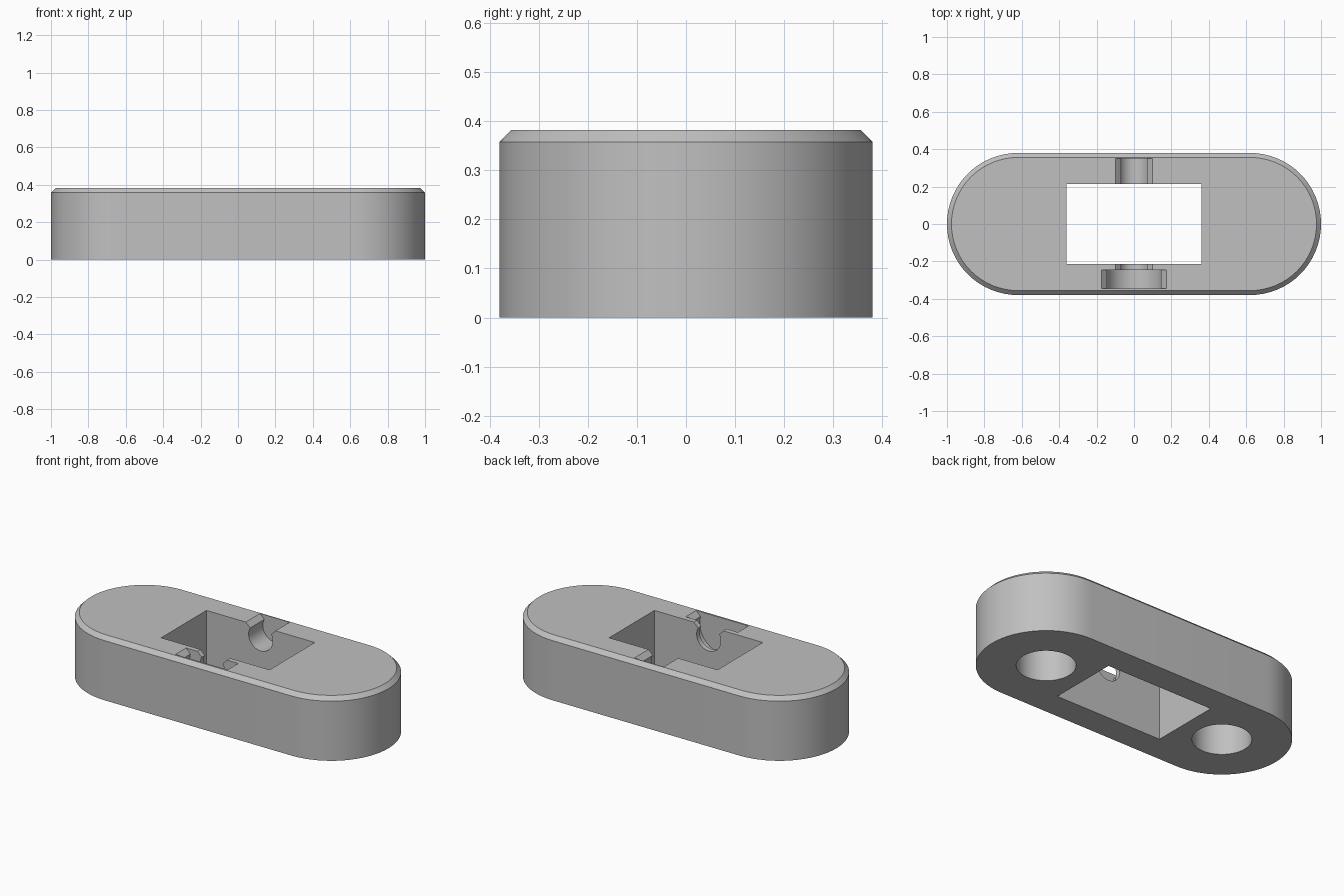
import bpy
import bmesh
from math import acos, cos, pi, sin
from mathutils import Vector

if "Cube" in bpy.data.objects:
    bpy.data.objects.remove(bpy.data.objects["Cube"])

HEIGHT, RADIUS, CENTER, CHAMFER = 0.382, 0.38, 0.62, 0.024

grey = bpy.data.materials.new("plain grey")
grey.use_nodes = True
grey.diffuse_color = (0.53, 0.53, 0.53, 1)
grey.node_tree.nodes["Principled BSDF"].inputs["Base Color"].default_value = grey.diffuse_color


def loft(name, rings):
    """Join equal-length rings of points into a closed solid."""
    bm = bmesh.new()
    loops = [[bm.verts.new(p) for p in ring] for ring in rings]
    n = len(loops[0])
    for a, b in zip(loops, loops[1:]):
        for i in range(n):
            j = (i + 1) % n
            bm.faces.new((a[i], a[j], b[j], b[i]))
    bm.faces.new(loops[0])
    bm.faces.new(loops[-1])
    bmesh.ops.recalc_face_normals(bm, faces=bm.faces)
    mesh = bpy.data.meshes.new(name)
    bm.to_mesh(mesh)
    bm.free()
    mesh.materials.append(grey)
    obj = bpy.data.objects.new(name, mesh)
    bpy.context.collection.objects.link(obj)
    return obj


def stadium(radius, z, steps=32):
    """Outline with a half circle at each end."""
    points = []
    for side in (1, -1):
        for i in range(steps + 1):
            a = -pi / 2 + pi * i / steps
            points.append(Vector((side * (CENTER + radius * cos(a)), side * radius * sin(a), z)))
    return points


def circle(x, radius, z, steps=48):
    return [Vector((x + radius * cos(2 * pi * i / steps), radius * sin(2 * pi * i / steps), z))
            for i in range(steps)]


def snap_slot(name, radius, neck, y0, y1, steps=32):
    """Round channel along y with a narrow neck and a flared mouth."""
    axis_z = 0.315
    start = acos(neck / radius)
    neck_z = axis_z + radius * sin(start)
    mouth = neck + HEIGHT - neck_z
    profile = [(mouth, HEIGHT + 0.05), (mouth, HEIGHT)]
    for i in range(steps + 1):
        a = start - (pi + 2 * start) * i / steps
        profile.append((radius * cos(a), axis_z + radius * sin(a)))
    profile += [(-mouth, HEIGHT), (-mouth, HEIGHT + 0.05)]
    return loft(name, [[Vector((x, y, z)) for x, z in profile] for y in (y0, y1)])


# Rounded body with a chamfered top rim
body = loft("body", [stadium(RADIUS, 0), stadium(RADIUS, HEIGHT - CHAMFER),
                     stadium(RADIUS - CHAMFER, HEIGHT)])

# Through window, pivot slots, and blind holes underneath
window = [(-0.36, -0.215), (0.36, -0.215), (0.36, 0.215), (-0.36, 0.215)]
cutters = [
    loft("window_cutter", [[Vector((x, y, z)) for x, y in window] for z in (-0.1, 0.5)]),
    snap_slot("pin_slot_cutter", 0.08, 0.07, -0.3, 0.35),
    snap_slot("head_pocket_cutter", 0.15, 0.145, -0.345, -0.245),
]
for side, label in ((1, "left"), (-1, "right")):
    cutters.append(loft(label + "_hole_cutter",
                        [circle(side * CENTER, 0.162, z) for z in (-0.1, 0.3)]))

bpy.ops.object.select_all(action="DESELECT")
body.select_set(True)
bpy.context.view_layer.objects.active = body
for cutter in cutters:
    cutter.hide_render = True
    cut = body.modifiers.new(cutter.name, "BOOLEAN")
    cut.operation = "DIFFERENCE"
    cut.solver = "EXACT"
    cut.object = cutter
    bpy.ops.object.modifier_apply(modifier=cut.name)
    bpy.data.objects.remove(cutter)

bpy.ops.object.shade_smooth_by_angle(angle=pi / 6)
